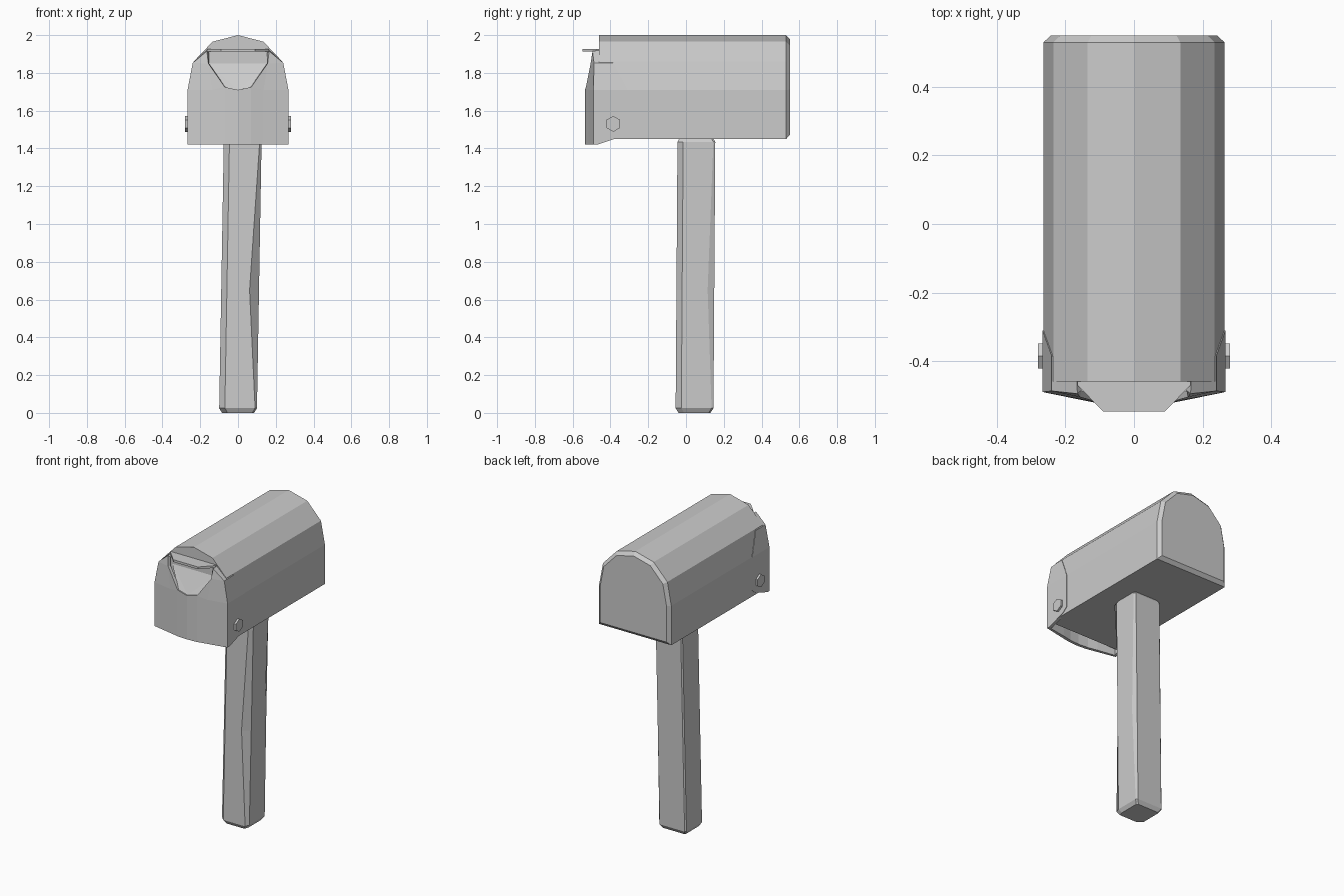
import bpy, bmesh, math
from mathutils import Matrix

if "Cube" in bpy.data.objects:
    bpy.data.objects.remove(bpy.data.objects["Cube"])


def make(name, verts, faces, front_check=False):
    """Mesh object from points and faces, normals outward."""
    bm = bmesh.new()
    vs = [bm.verts.new(v) for v in verts]
    fs = [bm.faces.new([vs[i] for i in f]) for f in faces]
    bmesh.ops.recalc_face_normals(bm, faces=fs)
    if front_check:
        bm.normal_update()
        if fs[0].normal.y > 0:
            bmesh.ops.reverse_faces(bm, faces=fs)
    me = bpy.data.meshes.new(name)
    bm.to_mesh(me)
    bm.free()
    ob = bpy.data.objects.new(name, me)
    bpy.context.collection.objects.link(ob)
    return ob


def loft(name, rings):
    """Capped solid through rings of equal point count."""
    n = len(rings[0])
    verts = [p for r in rings for p in r]
    faces = [tuple(range(n)), tuple(range(len(verts) - n, len(verts)))]
    for k in range(len(rings) - 1):
        for i in range(n):
            j = (i + 1) % n
            faces.append((k*n + i, k*n + j, k*n + n + j, k*n + n + i))
    return make(name, verts, faces)


# Box body: arched profile extruded along y, bevelled back rim
half = [(0.264, 1.45), (0.264, 1.71), (0.235, 1.86), (0.135, 1.965)]
profile = half + [(0, 2.0)] + [(-x, z) for x, z in reversed(half)]


def body_ring(y, inset=0):
    s = 1 - inset / 0.27
    return [(x * s, y, 1.725 + (z - 1.725) * s) for x, z in profile]


loft("box_body", [body_ring(-0.46), body_ring(0.53), body_ring(0.55, 0.022)])


# Post: leaning square timber with worn corners of uneven width
def post_ring(z, wear, inset=0.0):
    t = z / 1.45
    cx, cy, h = 0.025 * t, 0.045 + 0.01 * t, 0.1 - inset
    cuts = [(-1, -1, .03, .03), (1, -1, .01 + .04 * wear, .03),
            (1, 1, .01, .01 + .025 * wear), (-1, 1, .008, .008)]
    pts = []
    for k, (sx, sy, a, b) in enumerate(cuts):
        p = [(cx + sx * h, cy + sy * (h - b), z), (cx + sx * (h - a), cy + sy * h, z)]
        pts += p if k % 2 == 0 else p[::-1]
    return pts


loft("post", [post_ring(0, 0, .015), post_ring(.025, 0), post_ring(.65, 1),
              post_ring(1.435, 0), post_ring(1.455, 0, .012)])

# Door: half shell wrapping the front and sides, mirrored and thickened
door_pts = [
    (0, -.535, 1.42), (.07, -.53, 1.42), (.135, -.517, 1.42), (.267, -.49, 1.42),
    (0, -.535, 1.71), (.07, -.53, 1.725), (.135, -.515, 1.71), (.267, -.49, 1.71),
    (.157, -.505, 1.85), (.24, -.487, 1.852), (.165, -.495, 1.915),
    (.267, -.31, 1.71), (.267, -.31, 1.49), (.267, -.345, 1.462), (.267, -.47, 1.42),
    (.24, -.385, 1.852), (.167, -.46, 1.92)]
door_faces = [(0, 1, 5, 4), (1, 2, 6, 5), (2, 3, 7, 6), (5, 6, 8), (6, 7, 9, 8),
              (8, 9, 10), (3, 14, 13, 12, 11, 7), (7, 11, 15, 9), (9, 15, 16, 10)]
door = make("door", door_pts, door_faces, True)
mir = door.modifiers.new("mirror", 'MIRROR')
mir.use_clip = True
sol = door.modifiers.new("shell", 'SOLIDIFY')
sol.thickness = 0.02
sol.offset = -1

# Sloping scoop seen through the notch in the door
make("scoop", [(0, -.527, 1.71), (.07, -.522, 1.725), (.157, -.462, 1.85),
               (-.157, -.462, 1.85), (-.07, -.522, 1.725)],
     [(0, 1, 2), (0, 2, 3), (0, 3, 4)], True)

# Flat pull lip over the scoop
lip = [(-.165, -.455), (-.165, -.47), (-.09, -.547), (.09, -.547), (.165, -.47), (.165, -.455)]
loft("pull_lip", [[(x, y, z) for x, y in lip] for z in (1.912, 1.927)])

# Hexagonal hinge bolts on both sides
for name, s in (("hinge_bolt_right", 1), ("hinge_bolt_left", -1)):
    ring = [(-.385 + .042 * math.sin(k * math.pi / 3),
             1.53 + .042 * math.cos(k * math.pi / 3)) for k in range(6)]
    loft(name, [[(s * x, y, z) for y, z in ring] for x in (.255, .28)])
